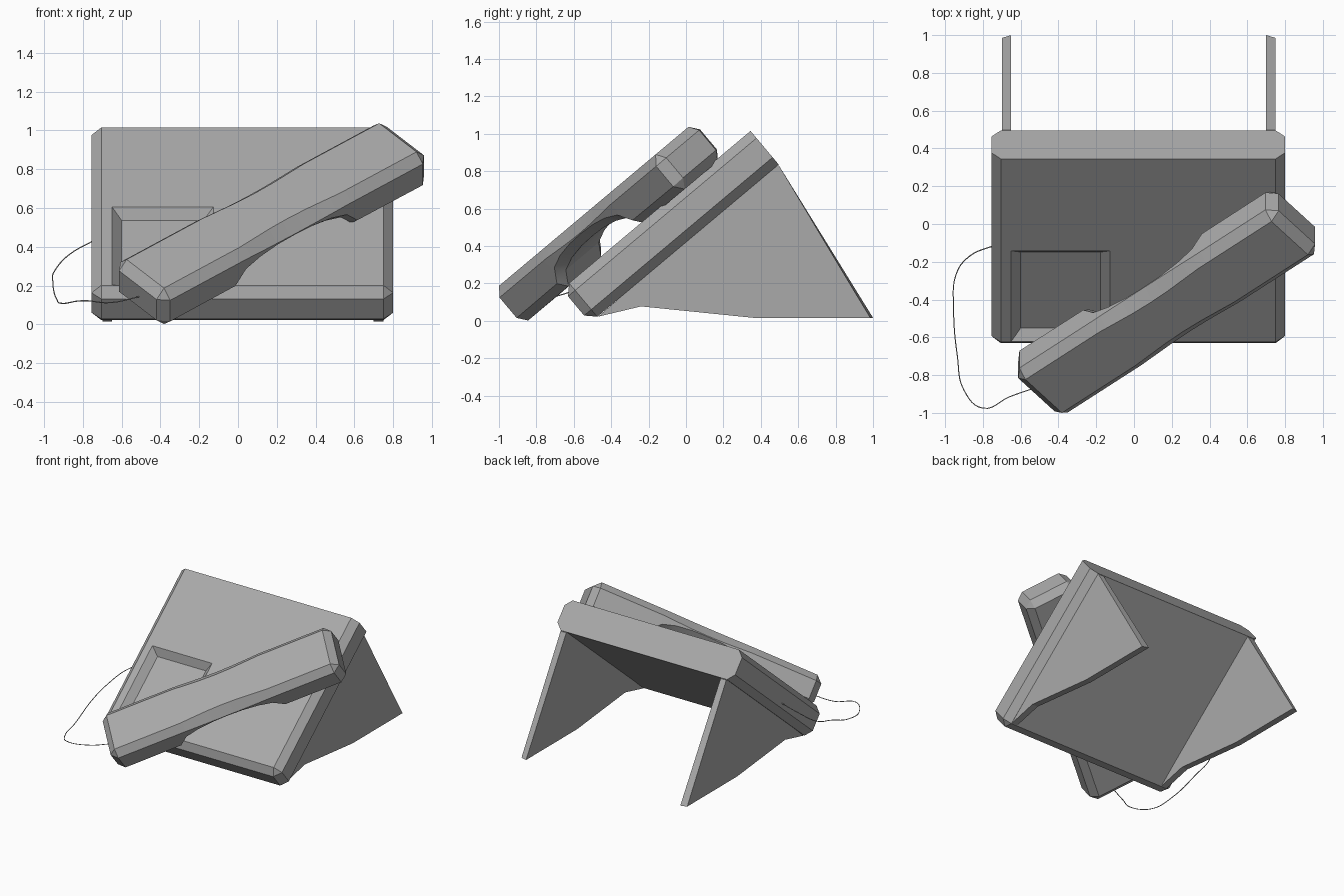
import bpy, bmesh
from math import radians
from mathutils import Matrix, Vector

if "Cube" in bpy.data.objects:
    bpy.data.objects.remove(bpy.data.objects["Cube"])

# Tilted frame of the desk unit: x across, y up the slope, z out of the top face
TILT = Matrix.Translation((0, 0.345, 1.015)) @ Matrix.Rotation(radians(40), 4, 'X')

# Dark grey plastic shared by all parts
plastic = bpy.data.materials.new("grey_plastic")
plastic.diffuse_color = (0.4, 0.4, 0.4, 1)
plastic.use_nodes = True
plastic.node_tree.nodes["Principled BSDF"].inputs["Base Color"].default_value = plastic.diffuse_color


def finish(name, bm, matrix=None):
    if matrix:
        bm.transform(matrix)
    bmesh.ops.recalc_face_normals(bm, faces=bm.faces)
    mesh = bpy.data.meshes.new(name)
    bm.to_mesh(mesh)
    bm.free()
    mesh.materials.append(plastic)
    ob = bpy.data.objects.new(name, mesh)
    bpy.context.collection.objects.link(ob)
    return ob


def loft(rings):
    """Closed skin through equal-length rings of points, capped at both ends."""
    bm = bmesh.new()
    loops = [[bm.verts.new(p) for p in ring] for ring in rings]
    n = len(loops[0])
    for a, b in zip(loops, loops[1:]):
        for i in range(n):
            j = (i + 1) % n
            bm.faces.new((a[i], a[j], b[j], b[i]))
    bm.faces.new(loops[0])
    bm.faces.new(loops[-1])
    return bm


def rect(x0, x1, y0, y1, z):
    return [(x0, y0, z), (x1, y0, z), (x1, y1, z), (x0, y1, z)]


# Base slab: chamfered everywhere except around the top end
bm = loft([rect(-0.755, 0.80, -1.316, 0, -0.234), rect(-0.755, 0.80, -1.316, 0, 0)])
edges = [e for e in bm.edges if not all(v.co.y > -0.01 for v in e.verts)]
bmesh.ops.bevel(bm, geom=edges, offset=0.05, segments=1, affect='EDGES')
slab = finish("base_slab", bm, TILT)

# Sloped-wall recess cut into the slab
k = 0.02
cutter = finish("recess_cutter", loft([
    rect(-0.60, -0.177, -1.212, -0.686, -0.05),
    rect(-0.65 - k, -0.127 + k, -1.262 - k, -0.636 + k, k)]), TILT)
cutter.hide_render = True
cutter.hide_viewport = True
cut = slab.modifiers.new("recess", 'BOOLEAN')
cut.operation = 'DIFFERENCE'
cut.solver = 'EXACT'
cut.object = cutter

# Two stand panels, the outer side slightly shorter at the foot
for name, inner, outer in (("stand_panel_left", -0.65, -0.70), ("stand_panel_right", 0.70, 0.75)):
    rings = []
    for x, tip in ((inner, 1.0), (outer, 0.985)):
        profile = [(0.46, 0.83), (0.497, 0.83), (tip, 0.016), (0.36, 0.016),
                   (-0.24, 0.077), (-0.47, 0.022)]
        rings.append([(x, y, z) for y, z in profile])
    finish(name, loft(rings))


# Handset: octagonal sections along its length, arched under a softer grip
def mirrored(s, pts):
    return [(s, v, n) for v, n in pts + [(-v, n) for v, n in reversed(pts)]]


def section(s, w, low, c, high=0.23):
    b = min(c, 0.05)
    return mirrored(s, [(w - b, low), (w, low + b), (w, high - c), (w - c, high)])


def end_section(s):
    return mirrored(s, [(0.15, 0.04), (0.15, 0.04), (0.15, 0.18), (0.15, 0.18)])


half = [(0.85, 0.20, -0.012, 0.05), (0.41, 0.20, -0.01, 0.05), (0.34, 0.20, 0.065, 0.05),
        (0.24, 0.198, 0.095, 0.055), (0.12, 0.195, 0.11, 0.06)]
rings = [end_section(-0.9)]
rings += [section(-s, *rest) for s, *rest in half]
rings += [section(0, 0.194, 0.113, 0.062)]
rings += [section(s, *rest) for s, *rest in reversed(half)]
rings += [end_section(0.9)]
bm = loft(rings)
bmesh.ops.remove_doubles(bm, verts=bm.verts, dist=0.0005)
place = Matrix.Translation((0.173, -0.901, 0)) @ Matrix.Rotation(radians(40), 4, 'Z')
handset = finish("handset", bm, TILT @ place)
bpy.context.view_layer.objects.active = handset
handset.select_set(True)
bpy.ops.object.shade_smooth_by_angle(angle=radians(28))

# Thin cord looping from the slab side to the lower end of the handset
path = [(-0.73, -0.11, 0.44), (-0.87, -0.17, 0.36), (-0.943, -0.27, 0.28), (-0.955, -0.45, 0.22),
        (-0.935, -0.70, 0.13), (-0.90, -0.88, 0.108), (-0.80, -0.975, 0.122),
        (-0.66, -0.915, 0.112), (-0.50, -0.86, 0.145)]
curve = bpy.data.curves.new("cord", 'CURVE')
curve.dimensions = '3D'
curve.bevel_depth = 0.003
curve.bevel_resolution = 1
curve.resolution_u = 6
curve.use_fill_caps = True
curve.materials.append(plastic)
spline = curve.splines.new('BEZIER')
spline.bezier_points.add(len(path) - 1)
for point, co in zip(spline.bezier_points, path):
    point.co = Vector(co)
    point.handle_left_type = point.handle_right_type = 'AUTO'
bpy.context.collection.objects.link(bpy.data.objects.new("cord", curve))
